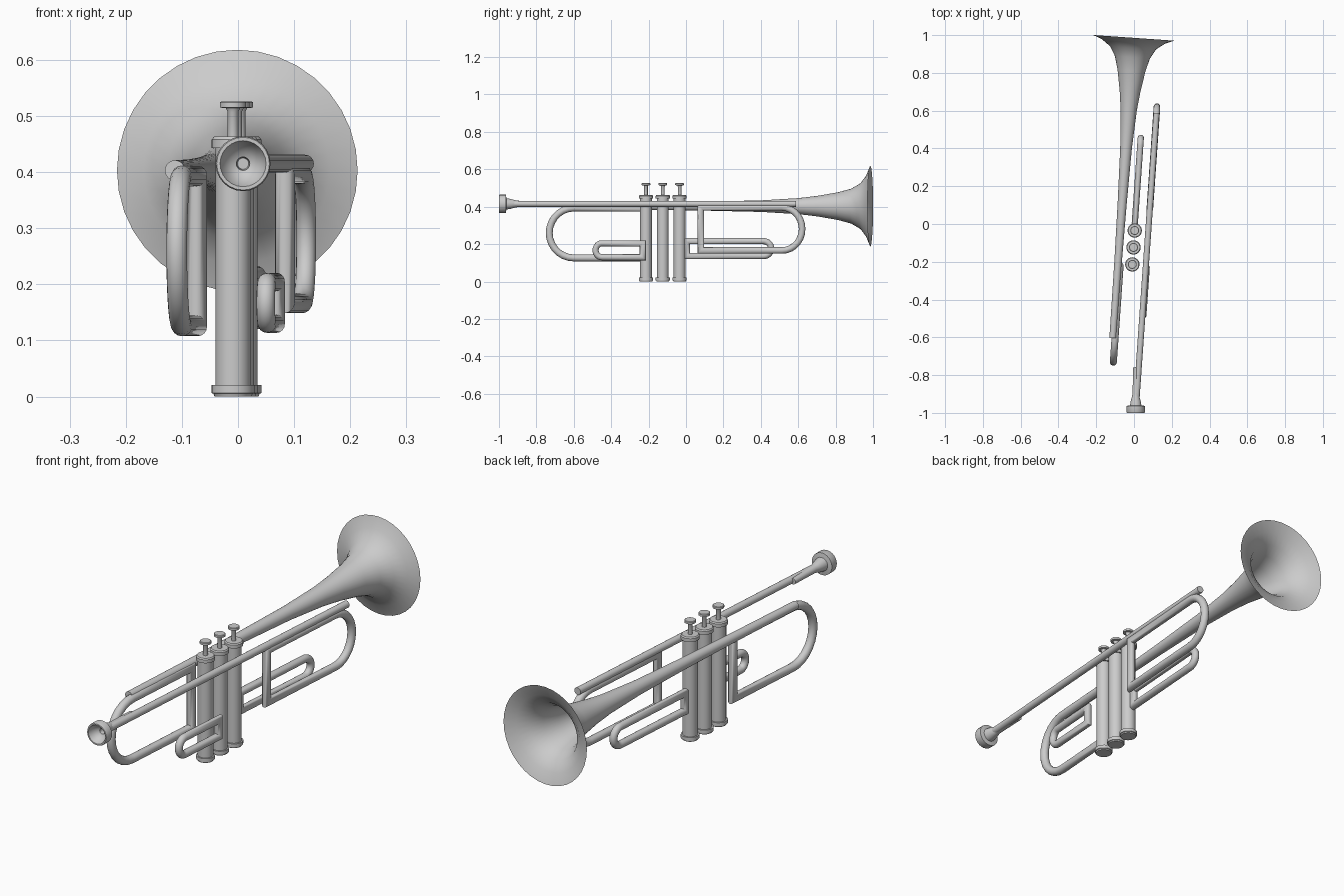
import bpy, bmesh, math
from mathutils import Matrix, Vector

cube = bpy.data.objects.get("Cube")
if cube:
    bpy.data.objects.remove(cube, do_unlink=True)

silver = bpy.data.materials.new("silver_grey")
silver.use_nodes = True
GREY = (0.6, 0.6, 0.6, 1)
silver.diffuse_color = GREY
silver.node_tree.nodes["Principled BSDF"].inputs["Base Color"].default_value = GREY

# The horn body is turned slightly about the vertical
TURN = Matrix.Rotation(math.radians(-4), 4, "Z")
ALONG_Y = Matrix.Rotation(math.radians(-90), 4, "X")


def finish(name, bm, matrix, angle=35):
    bmesh.ops.recalc_face_normals(bm, faces=bm.faces)
    bm.transform(matrix)
    mesh = bpy.data.meshes.new(name)
    bm.to_mesh(mesh)
    bm.free()
    mesh.materials.append(silver)
    obj = bpy.data.objects.new(name, mesh)
    bpy.context.collection.objects.link(obj)
    bpy.ops.object.select_all(action="DESELECT")
    obj.select_set(True)
    bpy.context.view_layer.objects.active = obj
    bpy.ops.object.shade_smooth_by_angle(angle=math.radians(angle))
    return obj


def bridge(bm, rings, closed=False):
    """Join neighbouring rings of vertices with quads."""
    pairs = list(zip(rings, rings[1:]))
    if closed:
        pairs.append((rings[-1], rings[0]))
    for a, b in pairs:
        n = len(a)
        for i in range(n):
            j = (i + 1) % n
            bm.faces.new((a[i], a[j], b[j], b[i]))


def lathe(name, profile, matrix, sides=24, cap_start=True, cap_end=True, angle=35):
    """Spin (radius, height) pairs about the vertical."""
    bm = bmesh.new()
    rings = []
    for r, h in profile:
        turns = [math.tau * i / sides for i in range(sides)]
        rings.append([bm.verts.new((r * math.cos(t), r * math.sin(t), h)) for t in turns])
    bridge(bm, rings)
    if cap_start:
        bm.faces.new(rings[0])
    if cap_end:
        bm.faces.new(rings[-1])
    return finish(name, bm, matrix, angle)


def slide_loop(name, x, flat_y, arc_y, reach, low, high, r, sides=16, steps=14):
    """Closed tube: square at one end, rounded at the other, with mitred corners."""
    mid, half = (low + high) / 2, (high - low) / 2
    path = [Vector((flat_y, low))]
    for i in range(steps + 1):
        t = -math.pi / 2 + math.pi * i / steps
        path.append(Vector((arc_y + reach * math.cos(t), mid + half * math.sin(t))))
    path.append(Vector((flat_y, high)))
    bm = bmesh.new()
    rings = []
    for i, p in enumerate(path):
        before = (p - path[i - 1]).normalized()
        after = (path[(i + 1) % len(path)] - p).normalized()
        tangent = (before + after).normalized()
        mitre = Vector((-tangent.y, tangent.x)) / max(tangent.dot(before), 0.5)
        ring = []
        for k in range(sides):
            t = math.tau * k / sides
            q = p + mitre * r * math.cos(t)
            ring.append(bm.verts.new((x + r * math.sin(t), q.x, q.y)))
        rings.append(ring)
    bridge(bm, rings, closed=True)
    return finish(name, bm, TURN, 50)


# Bell with its long tapering tube
bell_profile = [(0.018, -0.61), (0.02, -0.2), (0.024, 0.1), (0.031, 0.4),
                (0.043, 0.6), (0.055, 0.7), (0.074, 0.81), (0.093, 0.88),
                (0.122, 0.93), (0.166, 0.963), (0.215, 0.983)]
lathe("bell", bell_profile, TURN @ Matrix.Translation((-0.07, 0, 0.403)) @ ALONG_Y,
      sides=36, cap_end=False, angle=60)

# Leadpipe
lathe("leadpipe", [(0.016, -0.92), (0.016, 0.595)],
      TURN @ Matrix.Translation((0.078, 0, 0.415)) @ ALONG_Y, sides=16)

# Mouthpiece: cup, rim, then tapering shank
mouth_profile = [(0.010, -0.94), (0.012, -0.962), (0.021, -0.966), (0.034, -0.98),
                 (0.041, -1.0), (0.047, -1.0), (0.049, -0.996), (0.049, -0.963),
                 (0.030, -0.960), (0.027, -0.94), (0.020, -0.915), (0.017, -0.9),
                 (0.013, -0.76)]
lathe("mouthpiece", mouth_profile, Matrix.Translation((0.009, 0, 0.415)) @ ALONG_Y)

# Valves: casing with caps, stem and finger button
casing = [(0.033, 0.0), (0.035, 0.005), (0.038, 0.006), (0.038, 0.021), (0.0315, 0.021),
          (0.0315, 0.443), (0.038, 0.443), (0.038, 0.458), (0.034, 0.463)]
button = [(0.0095, 0.455), (0.0095, 0.507), (0.013, 0.514), (0.0235, 0.515),
          (0.0235, 0.524), (0.021, 0.526)]
for i, label in enumerate(("front", "middle", "rear")):
    place = TURN @ Matrix.Translation((0.006, -0.214 + 0.09 * i, 0))
    lathe(label + "_valve_casing", casing, place)
    lathe(label + "_valve_button", button, place)

# Tubing loops
slide_loop("tuning_slide", 0.078, 0.085, 0.52, 0.108, 0.166, 0.396, 0.0175)
slide_loop("bell_crook", -0.058, -0.226, -0.605, -0.132, 0.126, 0.393, 0.0185)
slide_loop("first_valve_slide", 0.083, -0.226, -0.445, -0.034, 0.130, 0.204, 0.0165)
slide_loop("third_valve_slide", 0.004, 0.004, 0.415, 0.042, 0.136, 0.216, 0.0165)
